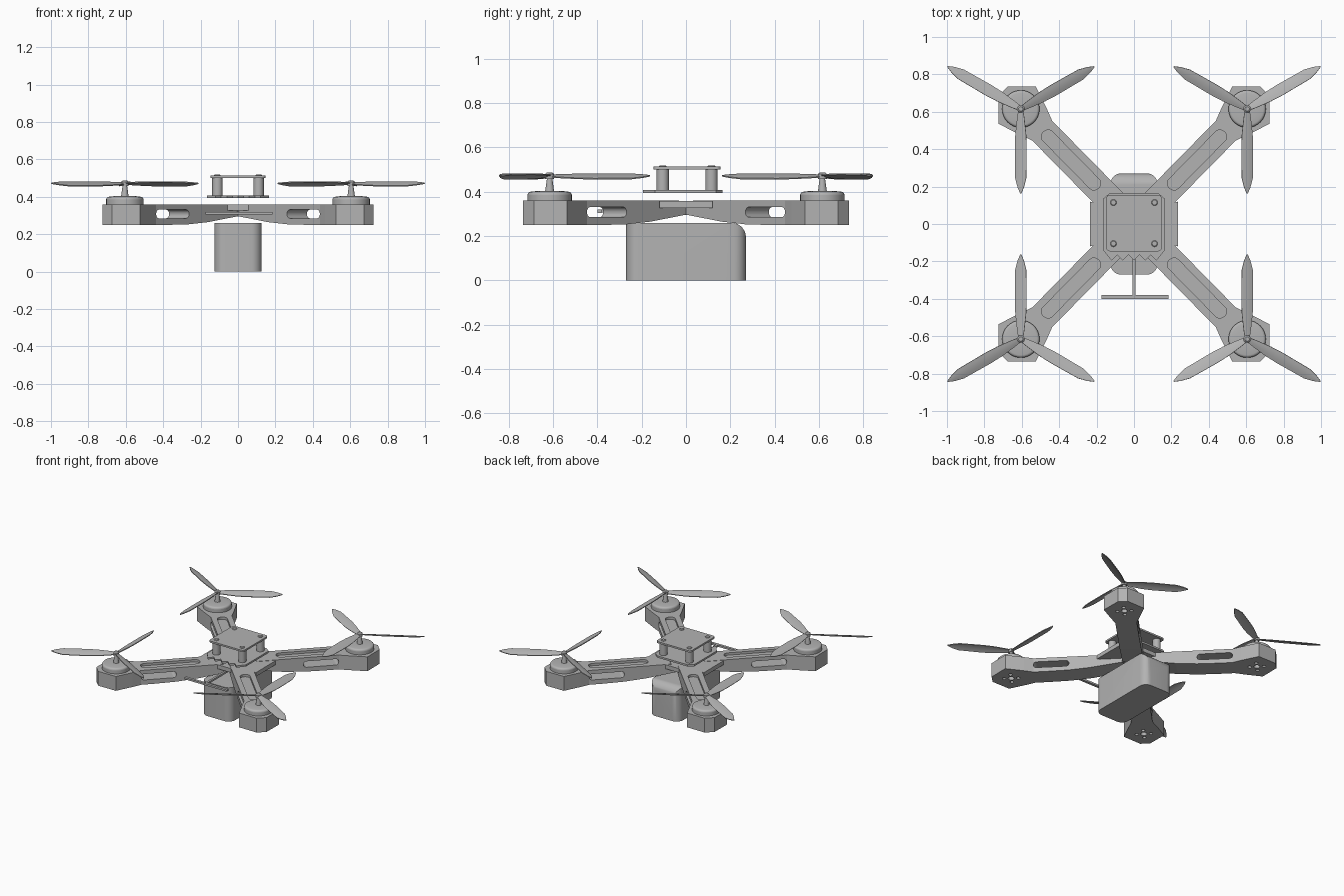
import bpy, bmesh
from math import pi, sin, cos, atan2
from mathutils import Matrix

cube = bpy.data.objects.get("Cube")
if cube:
    bpy.data.objects.remove(cube, do_unlink=True)

grey = bpy.data.materials.new("neutral grey")
grey.use_nodes = True
grey.diffuse_color = (0.45, 0.45, 0.45, 1)
grey.node_tree.nodes["Principled BSDF"].inputs["Base Color"].default_value = (0.45, 0.45, 0.45, 1)


def finish(name, bm, smooth=False):
    bmesh.ops.recalc_face_normals(bm, faces=bm.faces)
    mesh = bpy.data.meshes.new(name)
    bm.to_mesh(mesh)
    bm.free()
    mesh.materials.append(grey)
    ob = bpy.data.objects.new(name, mesh)
    bpy.context.collection.objects.link(ob)
    if smooth:
        soften(ob)
    return ob


def soften(ob):
    bpy.ops.object.select_all(action='DESELECT')
    ob.select_set(True)
    bpy.context.view_layer.objects.active = ob
    bpy.ops.object.shade_smooth_by_angle(angle=0.6)


def prism(name, pts, lo, hi, axis="z", smooth=False):
    """Extrude a 2D outline between lo and hi along an axis."""
    place = {"z": lambda p, q, h: (p, q, h),
             "y": lambda p, q, h: (p, h, q),
             "x": lambda p, q, h: (h, p, q)}[axis]
    bm = bmesh.new()
    low = [bm.verts.new(place(p, q, lo)) for p, q in pts]
    high = [bm.verts.new(place(p, q, hi)) for p, q in pts]
    bm.faces.new(low)
    bm.faces.new(high)
    for i in range(len(pts)):
        j = (i + 1) % len(pts)
        bm.faces.new((low[i], low[j], high[j], high[i]))
    return finish(name, bm, smooth)


def arc(cx, cy, r, start, end, n=8):
    return [(cx + r * cos(start + (end - start) * i / n),
             cy + r * sin(start + (end - start) * i / n)) for i in range(n + 1)]


def rounded(cx, cy, w, h, r):
    """Rounded rectangle outline with half sizes w and h."""
    pts = []
    for k, (sx, sy) in enumerate([(1, 1), (-1, 1), (-1, -1), (1, -1)]):
        pts += arc(cx + sx * (w - r), cy + sy * (h - r), r, k * pi / 2, (k + 1) * pi / 2)
    return pts


def lathe(name, profile, n=32):
    bm = bmesh.new()
    rings = [[bm.verts.new((r * cos(2 * pi * i / n), r * sin(2 * pi * i / n), z))
              for i in range(n)] for r, z in profile]
    for a, b in zip(rings, rings[1:]):
        for i in range(n):
            j = (i + 1) % n
            bm.faces.new((a[i], a[j], b[j], b[i]))
    bm.faces.new(rings[0])
    bm.faces.new(rings[-1])
    return finish(name, bm, True)


def bake(ob):
    graph = bpy.context.evaluated_depsgraph_get()
    mesh = bpy.data.meshes.new_from_object(ob.evaluated_get(graph))
    ob.modifiers.clear()
    ob.data = mesh


def combine(ob, cutter, operation="DIFFERENCE"):
    mod = ob.modifiers.new("shape", 'BOOLEAN')
    mod.operation, mod.object, mod.solver = operation, cutter, 'EXACT'
    bake(ob)
    bpy.data.objects.remove(cutter, do_unlink=True)


def copy(ob, name, matrix):
    dup = bpy.data.objects.new(name, ob.data)
    dup.matrix_world = matrix
    bpy.context.collection.objects.link(dup)


# Arm: tapered beam with a top pocket and a slot through its sides
arm = prism("arm", [(0.78, 0.25), (0.6, 0.25), (0.45, 0.253), (0.3, 0.265), (0.07, 0.297),
                    (0.07, 0.325), (0.12, 0.36), (0.78, 0.36)], -0.075, 0.075, "y")
combine(arm, prism("pocket", rounded(0.48, 0, 0.21, 0.035, 0.033), 0.342, 0.4))
combine(arm, prism("slot", rounded(0.575, 0.308, 0.125, 0.023, 0.022), -0.2, 0.2, "y"))

# Motor mount: faceted pod with screw holes underneath
HUB = 0.863
half = [(0.70, 0.075), (0.764, 0.099), (0.891, 0.141), (0.997, 0.035)]
mount = prism("motor_mount", half + [(u, -v) for u, v in reversed(half)], 0.25, 0.36)
for k in range(5):
    r, turn = (0.05, k * pi / 2) if k < 4 else (0, 0)
    combine(mount, prism("hole", arc(HUB + r * cos(turn), r * sin(turn), 0.013 if k < 4 else 0.022,
                                     0, 2 * pi * 11 / 12, 11), 0.2, 0.28))

# Motor can and shaft
motor = lathe("motor", [(0.1, 0.355), (0.1, 0.385)] + arc(0.085, 0.385, 0.015, 0, pi / 2, 5) +
              [(0.06, 0.403), (0.02, 0.403), (0.017, 0.425), (0.012, 0.46)])
hub = lathe("propeller_hub", [(0.02, 0.457), (0.02, 0.48), (0.012, 0.487)], 20)


# Propeller blade: thin, cambered and pitched
def make_blade(pitch):
    bm = bmesh.new()
    rows = []
    for r, w in [(0.01, 0.013), (0.05, 0.019), (0.13, 0.028), (0.2, 0.031),
                 (0.37, 0.029), (0.42, 0.016), (0.453, 0.002)]:
        rows.append([bm.verts.new((r, w * s, 0.472 + 0.35 * pitch * w * s - 0.1 * w * s * s))
                     for s in (-1, -0.5, 0, 0.5, 1)])
    for a, b in zip(rows, rows[1:]):
        for i in range(4):
            bm.faces.new((a[i], a[i + 1], b[i + 1], b[i]))
    ob = finish("blade", bm)
    mod = ob.modifiers.new("thickness", 'SOLIDIFY')
    mod.thickness, mod.offset = 0.006, 0
    bake(ob)
    soften(ob)
    return ob


blades = {s: make_blade(s) for s in (1, -1)}

# Repeat arms, motors and propellers on the four corners
MX, MY = 0.605, 0.615
for sx, sy, where in [(1, 1, "back_left"), (-1, 1, "back_right"),
                      (-1, -1, "front_right"), (1, -1, "front_left")]:
    turn = Matrix.Rotation(atan2(sy * MY, sx * MX), 4, 'Z')
    spot = Matrix.Translation((sx * MX, sy * MY, 0))
    copy(arm, where + "_arm", turn)
    copy(mount, where + "_motor_mount", turn)
    copy(motor, where + "_motor", spot)
    copy(hub, where + "_propeller_hub", spot)
    pitch = 1 if sx * sy < 0 else -1
    for k in range(3):
        spin = Matrix.Rotation(-sy * pi / 2 + k * 2 * pi / 3, 4, 'Z')
        copy(blades[pitch], f"{where}_blade_{k + 1}", spot @ spin)
for ob in (arm, mount, motor, hub, *blades.values()):
    bpy.data.objects.remove(ob, do_unlink=True)

# Battery: rounded block with a soft upper back edge
battery = prism("battery", [(-0.27, 0), (0.27, 0)] + arc(0.205, 0.195, 0.065, 0, pi / 2, 10) +
                [(-0.27, 0.26)], -0.2, 0.2, "x")
combine(battery, prism("outline", rounded(0, 0, 0.126, 0.27, 0.055), -0.1, 0.4), "INTERSECT")
soften(battery)

# Central frame with side wings
quarter = [(0.235, 0.12), (0.165, 0.1), (0.125, 0.165)]
side = quarter + [(-x, y) for x, y in reversed(quarter)]
prism("center_frame", side + [(-x, -y) for x, y in side], 0.327, 0.358)
prism("center_hub", rounded(0, 0, 0.05, 0.05, 0.01), 0.296, 0.33)

# Rear-facing lower deck with a toothed front edge
teeth = [(-0.12 + 0.03 * i, -0.165 if i % 2 else -0.195) for i in range(9)]
prism("lower_deck", [(0.165, -0.14), (0.165, 0.135), (0.13, 0.165), (-0.13, 0.165),
                     (-0.165, 0.135), (-0.165, -0.14)] + teeth, 0.394, 0.408)

# Upper deck on four posts with screw heads
prism("upper_deck", rounded(0, 0.005, 0.148, 0.151, 0.02), 0.5, 0.513)
for sx in (-1, 1):
    for sy in (-1, 1):
        spot = Matrix.Translation((sx * 0.11, 0.005 + sy * 0.11, 0))
        post = lathe("deck_post", [(0.028, 0.4), (0.028, 0.505)], 20)
        screw = lathe("deck_screw", [(0.017, 0.51), (0.017, 0.516), (0.013, 0.519)], 16)
        post.matrix_world = screw.matrix_world = spot

# Front antenna
prism("antenna_stem", rounded(0, -0.22, 0.008, 0.17, 0.002), 0.306, 0.32)
prism("antenna_bar", rounded(0.005, -0.39, 0.18, 0.01, 0.003), 0.305, 0.319)
